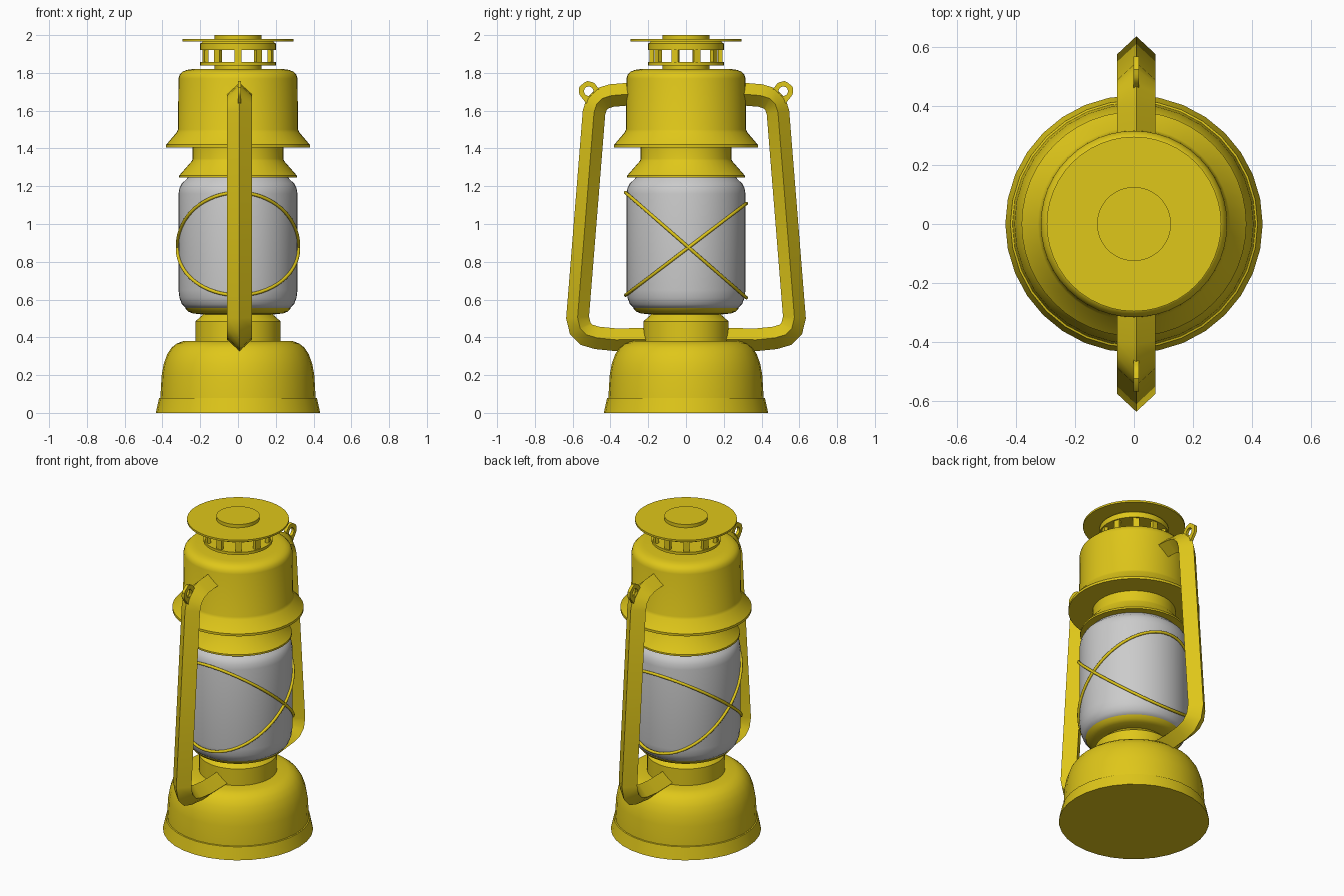
import bpy, bmesh, math
from mathutils import Vector, Matrix

if "Cube" in bpy.data.objects:
    bpy.data.objects.remove(bpy.data.objects["Cube"])

yellow = bpy.data.materials.new("yellow_paint")
yellow.diffuse_color = (0.74, 0.57, 0.01, 1)
yellow.use_nodes = True
yellow.node_tree.nodes["Principled BSDF"].inputs["Base Color"].default_value = yellow.diffuse_color


def make(name, bm, mat=yellow, angle=32):
    """Turn a bmesh into a linked object, smooth with sharp edges kept."""
    bmesh.ops.recalc_face_normals(bm, faces=bm.faces)
    me = bpy.data.meshes.new(name)
    bm.to_mesh(me)
    bm.free()
    me.shade_smooth()
    me.set_sharp_from_angle(angle=math.radians(angle))
    if mat:
        me.materials.append(mat)
    ob = bpy.data.objects.new(name, me)
    bpy.context.collection.objects.link(ob)
    return ob


def bridge(bm, a, b):
    n = len(a)
    for i in range(n):
        bm.faces.new((a[i], a[(i + 1) % n], b[(i + 1) % n], b[i]))


def lathe(name, profile, mat=yellow, n=48, closed=False):
    """Revolve (radius, z) points; cap the ends, or close into a ring."""
    bm = bmesh.new()
    rings = [[bm.verts.new((r * math.cos(math.tau * i / n), r * math.sin(math.tau * i / n), z))
              for i in range(n)] for r, z in profile]
    for a, b in zip(rings, rings[1:]):
        bridge(bm, a, b)
    if closed:
        bridge(bm, rings[-1], rings[0])
    else:
        bm.faces.new(rings[0])
        bm.faces.new(rings[-1])
    return make(name, bm, mat)


def sweep(name, path, section, side):
    """Sweep a (outward, x) section along a (y, z) path; side mirrors in y."""
    bm = bmesh.new()
    pts = [Vector(p) for p in path]
    rings = []
    for i, p in enumerate(pts):
        d0 = (p - pts[max(i - 1, 0)]).normalized()
        d1 = (pts[min(i + 1, len(pts) - 1)] - p).normalized()
        t = (d0 + d1).normalized()
        nrm = Vector((-t.y, t.x))                     # points away from the lantern
        k = 1 / max(t.dot(d1 if d1.length else d0), 0.5)
        rings.append([bm.verts.new((0.008 + x, side * (p.x + nrm.x * u * k), p.y + nrm.y * u * k))
                      for u, x in section])
    for a, b in zip(rings, rings[1:]):
        bridge(bm, a, b)
    bm.faces.new(rings[0])
    bm.faces.new(rings[-1])
    return make(name, bm, yellow, 28)


# Fuel tank base
lathe("tank_base", [(.435, 0), (.418, .078), (.411, .08), (.404, .2), (.393, .26), (.375, .31),
                    (.352, .345), (.325, .367), (.29, .38), (.2, .38)], n=32)
# Burner neck and glass seat
lathe("burner_neck", [(.225, .36), (.225, .485), (.18, .525), (.18, .54)])
lathe("glass_seat", [(.18, .52), (.24, .527), (.265, .537), (.28, .555), (.2, .56)])
# Glass globe
lathe("glass_globe", [(.25, .55), (.275, .555), (.297, .575), (.31, .61), (.315, .65), (.315, 1.16),
                      (.31, 1.19), (.297, 1.215), (.275, 1.235), (.262, 1.25), (.262, 1.27)], mat=None)
# Collar above the glass
lathe("globe_collar", [(.24, 1.245), (.312, 1.245), (.312, 1.256), (.243, 1.335), (.24, 1.345), (.24, 1.42)])
# Chimney hood with flared skirt
lathe("chimney_hood", [(.24, 1.405), (.38, 1.405), (.38, 1.42), (.325, 1.485), (.318, 1.5), (.315, 1.77),
                       (.309, 1.79), (.295, 1.806), (.27, 1.816), (.24, 1.82), (.12, 1.82)])
# Vent crown
lathe("vent_neck", [(.125, 1.81), (.125, 1.845)])
lathe("vent_floor", [(.2, 1.84), (.2, 1.857)])
lathe("vent_ring", [(.2, 1.92), (.2, 1.955), (.185, 1.967), (.125, 1.967)])
lathe("vent_disc", [(.295, 1.967), (.295, 1.979)])
lathe("top_knob", [(.125, 1.955), (.125, 2.0)])
bm = bmesh.new()
for i in range(10):
    m = (Matrix.Rotation(math.tau * i / 10, 4, 'Z') @ Matrix.Translation((0, -.181, 1.888))
         @ Matrix.Diagonal((.036, .022, .075, 1)))
    bmesh.ops.create_cube(bm, size=1, matrix=m)
make("vent_posts", bm)

# Side tubes with ridged section, and a pierced lug on each
tube_path = [(.18, .39), (.37, .387), (.47, .397), (.525, .413), (.56, .447), (.574, .505),
             (.487, 1.59), (.473, 1.635), (.443, 1.665), (.395, 1.68), (.25, 1.692)]
diamond = [(-.06, 0), (0, .065), (.06, 0), (0, -.065)]
# lug outline: square head with a foot that sinks into the tube
lug_outline = [(-.05, -.075), (.05, -.075), (.05, .02), (.025, .05), (-.025, .05), (-.05, .02)]
for side, word in ((-1, "front"), (1, "back")):
    sweep(word + "_side_tube", tube_path, [(-u, x) for u, x in diamond], side)
    bm = bmesh.new()
    tilt = math.radians(-38)
    c, s = math.cos(tilt), math.sin(tilt)
    N = 24
    layers = []
    for x in (-.001, .017):
        outer, inner = [], []
        for i in range(N):
            a = math.tau * i / N
            # ray from hole centre to the outline
            d = Vector((math.cos(a), math.sin(a)))
            best = 1.0
            for p, q in zip(lug_outline, lug_outline[1:] + lug_outline[:1]):
                p, q = Vector(p), Vector(q)
                e = q - p
                den = d.x * e.y - d.y * e.x
                if den > 1e-6:
                    best = min(best, (p.x * e.y - p.y * e.x) / den)
            for r, ring in ((best, outer), (.025, inner)):
                u, v = d.x * r, d.y * r
                ring.append(bm.verts.new((x, side * (.515 + u * c - v * s), 1.703 + u * s + v * c)))
        layers.append((outer, inner))
    (o0, i0), (o1, i1) = layers
    for a, b in ((o0, o1), (i0, i1), (o0, i0), (o1, i1)):
        bridge(bm, a, b)
    make(word + "_lug", bm)

# Two tilted guard wires crossing at the sides
for name, zc, slope in (("guard_wire_a", .888, -.87), ("guard_wire_b", .866, .76)):
    bm = bmesh.new()
    n, m, r = 64, 8, .009
    rings = []
    for i in range(n):
        a = math.tau * i / n
        ctr = Vector((.32 * math.cos(a), .32 * math.sin(a), zc + slope * .32 * math.sin(a)))
        t = Vector((-math.sin(a), math.cos(a), slope * math.cos(a))).normalized()
        out = Vector((math.cos(a), math.sin(a), 0))
        up = t.cross(out).normalized()
        out = up.cross(t)
        rings.append([bm.verts.new(ctr + r * (math.cos(b) * out + math.sin(b) * up))
                      for b in (math.tau * j / m for j in range(m))])
    for i in range(n):
        bridge(bm, rings[i], rings[(i + 1) % n])
    make(name, bm, yellow, 60)
